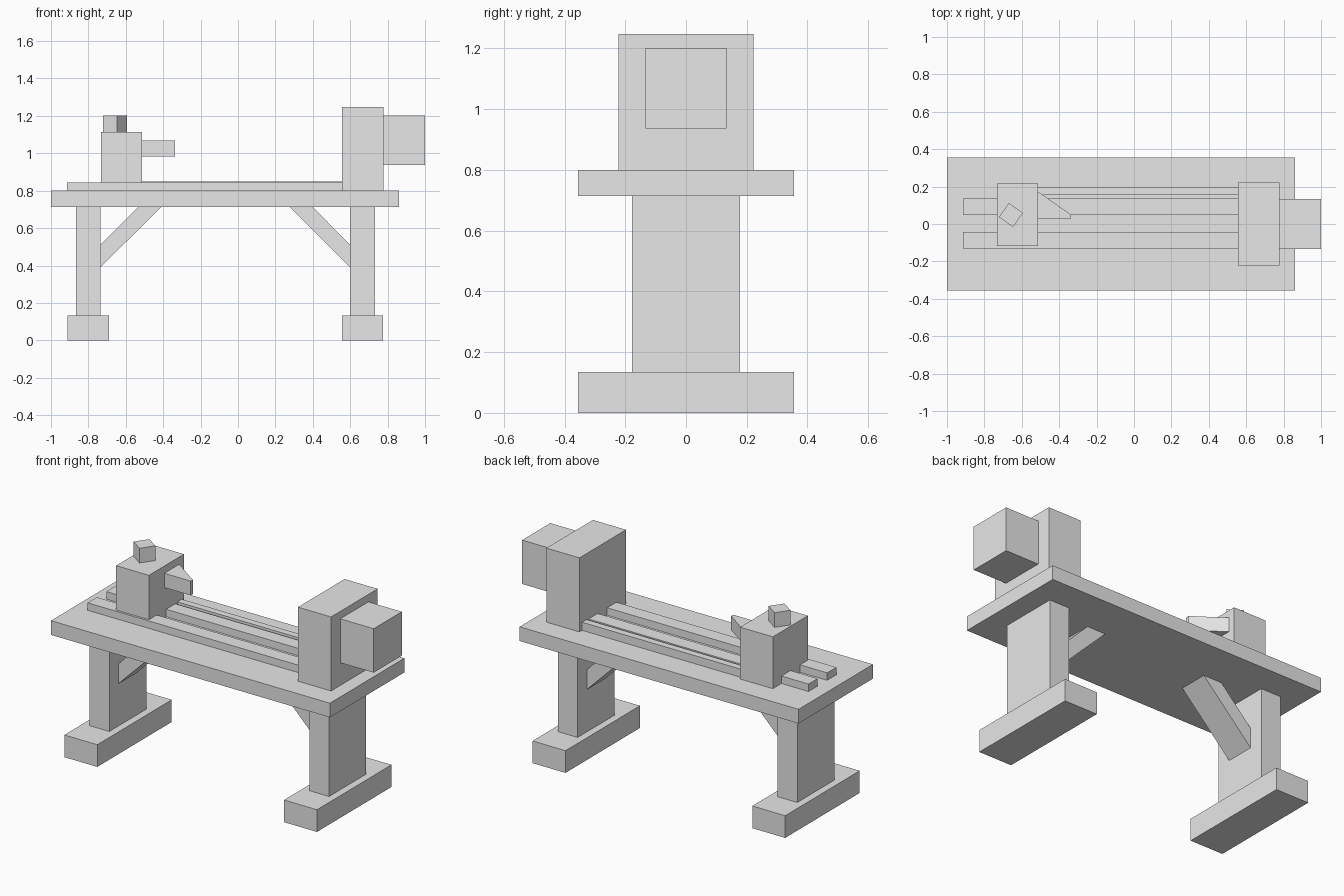
import bpy
import bmesh
import math
from mathutils import Matrix, Vector

old = bpy.data.objects.get("Cube")
if old:
    bpy.data.objects.remove(old, do_unlink=True)

GREY = (0.8, 0.8, 0.8, 1.0)
grey = bpy.data.materials.new("plain_grey")
grey.use_nodes = True
grey.diffuse_color = GREY
grey.node_tree.nodes["Principled BSDF"].inputs["Base Color"].default_value = GREY


def finish(name, bm):
    """Turn a bmesh into a named object with the grey material."""
    bmesh.ops.recalc_face_normals(bm, faces=bm.faces)
    mesh = bpy.data.meshes.new(name)
    bm.to_mesh(mesh)
    bm.free()
    mesh.materials.append(grey)
    obj = bpy.data.objects.new(name, mesh)
    bpy.context.collection.objects.link(obj)
    return obj


def box(name, x, y, z, turn=0.0):
    """Box from (low, high) ranges, optionally turned about its upright axis."""
    size = Vector((x[1] - x[0], y[1] - y[0], z[1] - z[0]))
    centre = Vector((sum(x), sum(y), sum(z))) / 2
    bm = bmesh.new()
    bmesh.ops.create_cube(bm, size=1.0)
    bmesh.ops.scale(bm, vec=size, verts=bm.verts)
    bmesh.ops.transform(bm, verts=bm.verts,
                        matrix=Matrix.Translation(centre) @ Matrix.Rotation(turn, 4, "Z"))
    return finish(name, bm)


def prism(name, profile, depth):
    """Extrude a flat profile of 3D points along the depth vector."""
    bm = bmesh.new()
    face = bm.faces.new([bm.verts.new(p) for p in profile])
    result = bmesh.ops.extrude_face_region(bm, geom=[face], use_keep_orig=True)
    moved = [v for v in result["geom"] if isinstance(v, bmesh.types.BMVert)]
    bmesh.ops.translate(bm, vec=depth, verts=moved)
    return finish(name, bm)


# Bench top
BENCH, UNDER = 0.80, 0.714
box("bench_top", (-1.0, 0.862), (-0.355, 0.355), (UNDER, BENCH))

# Feet, legs and diagonal braces, mirrored at each end of the bench
for end, centre, inward in (("tailstock", -0.801, 1), ("headstock", 0.666, -1)):
    box(end + "_foot", (centre - 0.11, centre + 0.11), (-0.355, 0.355), (0, 0.134))
    box(end + "_leg", (centre - 0.066, centre + 0.066), (-0.177, 0.177), (0.134, UNDER))
    outline = ((0.066, 0.39), (0.391, UNDER), (0.268, UNDER), (0.066, 0.51))
    prism(end + "_brace",
          [(centre + inward * dx, -0.089, z) for dx, z in outline], (0, 0.178, 0))

# Bed rails and the shorter guide bar behind them
box("front_rail", (-0.913, 0.556), (-0.13, -0.042), (BENCH, 0.845))
box("back_rail", (-0.913, 0.556), (0.048, 0.135), (BENCH, 0.845))
box("guide_bar", (-0.52, 0.556), (0.155, 0.197), (BENCH, 0.849))

# Headstock and motor
box("headstock", (0.556, 0.777), (-0.222, 0.222), (BENCH, 1.247))
box("motor", (0.777, 1.0), (-0.134, 0.134), (0.937, 1.202))

# Tailstock with a turned knob and a tapered quill
box("tailstock", (-0.732, -0.513), (-0.117, 0.217), (BENCH, 1.113))
box("tailstock_knob", (-0.704, -0.612), (0.002, 0.094), (1.113, 1.202),
    math.radians(-35))
prism("tailstock_quill",
      [(x, y, 0.983) for x, y in
       ((-0.513, 0.03), (-0.337, 0.03), (-0.337, 0.05), (-0.513, 0.173))],
      (0, 0, 0.086))
